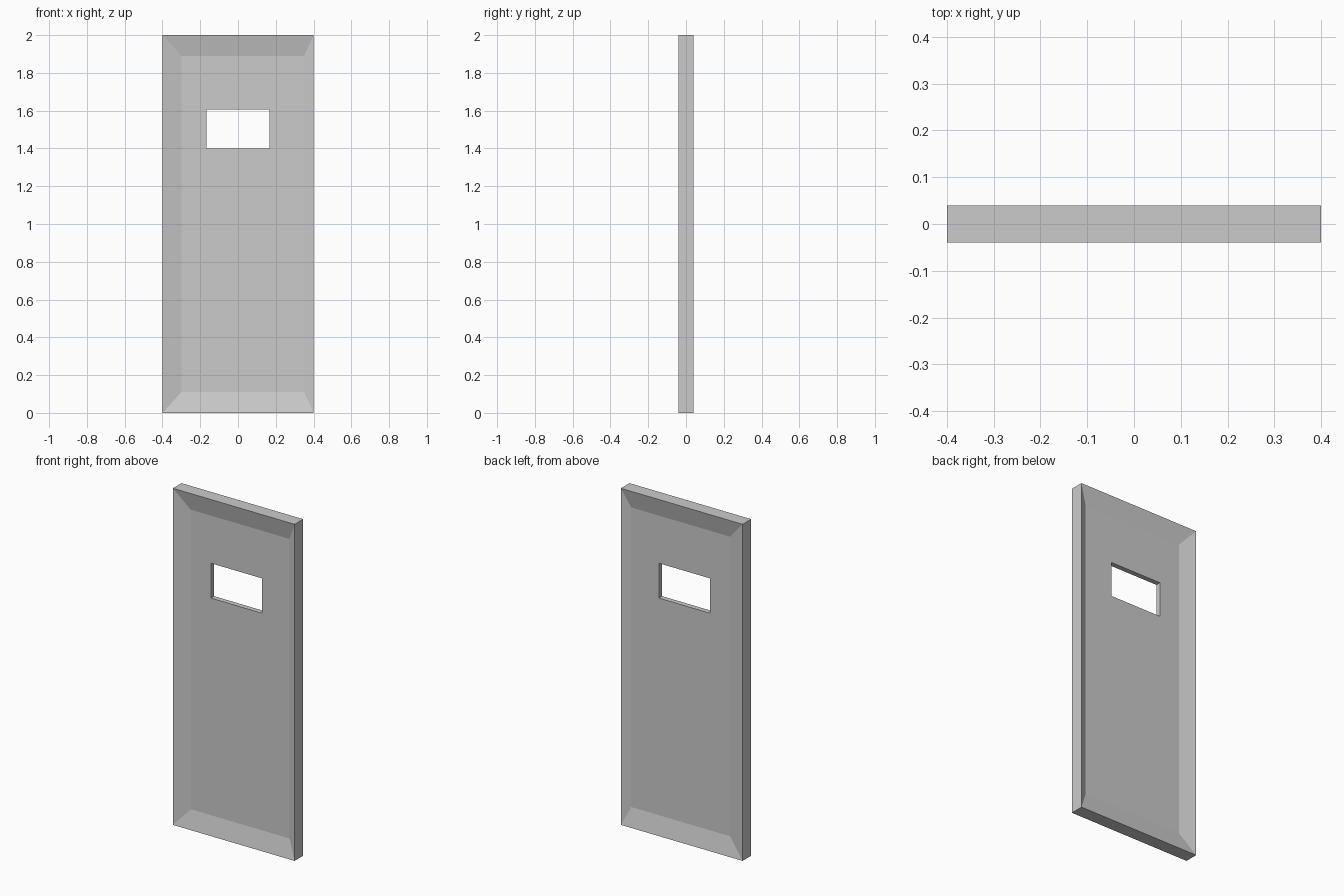
import bpy, bmesh

if "Cube" in bpy.data.objects:
    bpy.data.objects.remove(bpy.data.objects["Cube"])

HALF = 0.04      # half thickness at the rim
PANEL = 0.015    # half thickness of the recessed panel

# Rectangles as (x0, x1, z0, z1)
rim = (-0.40, 0.40, 0.0, 2.0)
panel = (-0.30, 0.35, 0.11, 1.89)
window = (-0.168, 0.168, 1.40, 1.607)

bm = bmesh.new()


def ring(rect, y):
    x0, x1, z0, z1 = rect
    return [bm.verts.new(p) for p in
            ((x0, y, z0), (x1, y, z0), (x1, y, z1), (x0, y, z1))]


# Closed chain of rings: rim, sloped border, panel, window jamb and back again
rings = [ring(rim, -HALF), ring(panel, -PANEL), ring(window, -PANEL),
         ring(window, PANEL), ring(panel, PANEL), ring(rim, HALF)]
for i, a in enumerate(rings):
    b = rings[(i + 1) % len(rings)]
    for k in range(4):
        n = (k + 1) % 4
        bm.faces.new((a[k], a[n], b[n], b[k]))

bmesh.ops.recalc_face_normals(bm, faces=bm.faces)
mesh = bpy.data.meshes.new("door_panel")
bm.to_mesh(mesh)
bm.free()
bpy.context.collection.objects.link(bpy.data.objects.new("door_panel", mesh))
